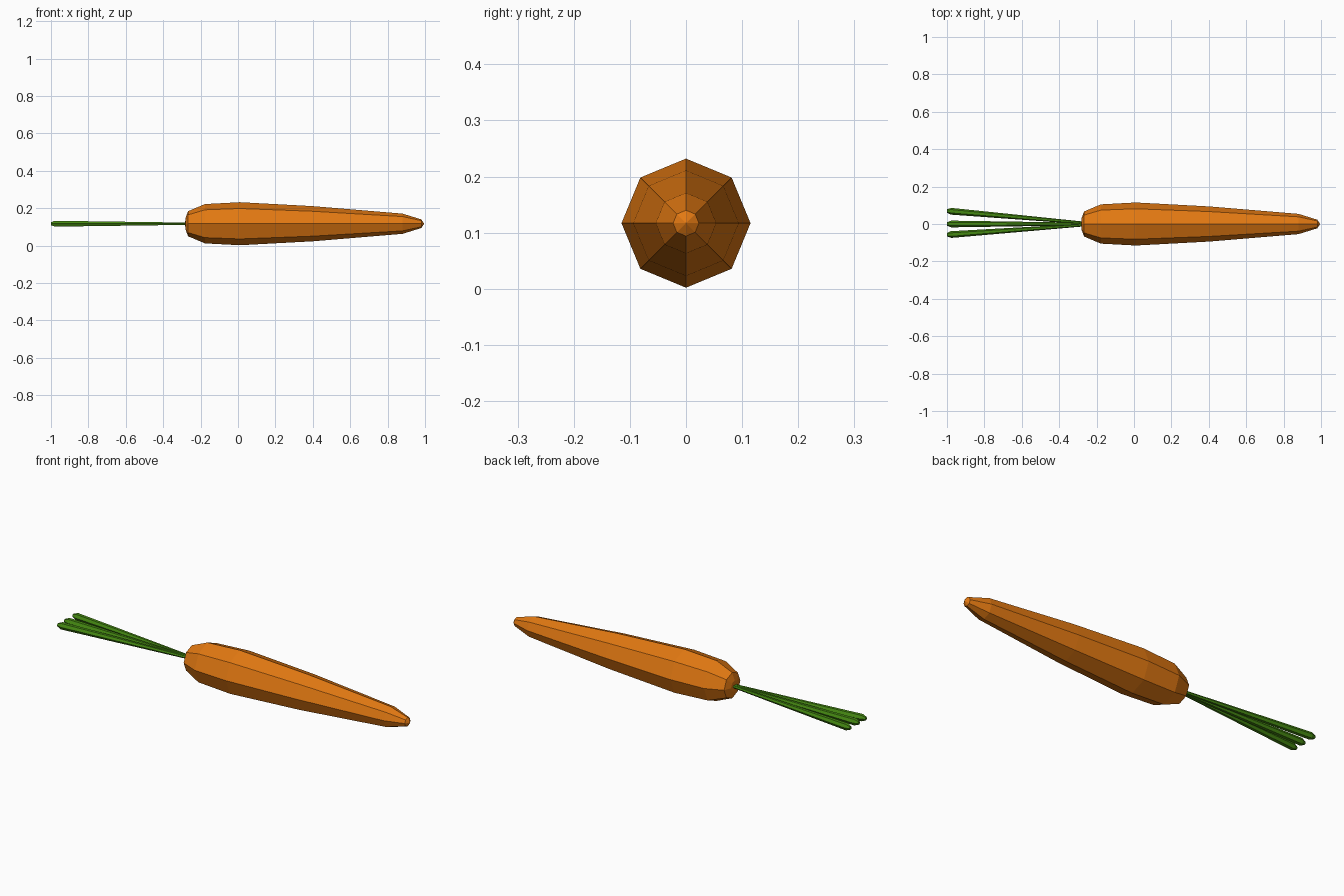
import bpy, math
from mathutils import Vector

if "Cube" in bpy.data.objects:
    bpy.data.objects.remove(bpy.data.objects["Cube"])

CZ = 0.117  # height of the carrot axis


def material(name, rgb):
    m = bpy.data.materials.new(name)
    m.diffuse_color = (*rgb, 1)
    m.use_nodes = True
    m.node_tree.nodes["Principled BSDF"].inputs["Base Color"].default_value = m.diffuse_color
    return m


def lathe(name, start, end, profile, sides, mat, turn=0.0):
    """Flat-faced solid along start->end; profile = (fraction, radius), radius 0 = pole."""
    start, end = Vector(start), Vector(end)
    axis = (end - start).normalized()
    up = Vector((0, 0, 1))
    side = axis.cross(up)
    verts, faces, rings = [], [], []
    for t, r in profile:
        c = start.lerp(end, t)
        ring = []
        for i in range(sides if r else 1):
            a = turn + 2 * math.pi * i / sides
            ring.append(len(verts))
            verts.append(c + r * (math.cos(a) * side + math.sin(a) * up))
        rings.append(ring)
    for a, b in zip(rings, rings[1:]):
        for i in range(sides):
            j = (i + 1) % sides
            if len(a) == 1:
                faces.append((a[0], b[j], b[i]))
            elif len(b) == 1:
                faces.append((a[i], a[j], b[0]))
            else:
                faces.append((a[i], a[j], b[j], b[i]))
    me = bpy.data.meshes.new(name)
    me.from_pydata(verts, [], faces)
    me.materials.append(mat)
    ob = bpy.data.objects.new(name, me)
    bpy.context.collection.objects.link(ob)
    # consistent outward normals
    import bmesh
    bm = bmesh.new()
    bm.from_mesh(me)
    bmesh.ops.recalc_face_normals(bm, faces=bm.faces)
    bm.to_mesh(me)
    bm.free()
    return ob


orange = material("carrot orange", (0.76, 0.19, 0.006))
green = material("stem green", (0.06, 0.25, 0.006))

# root: octagonal, blunt shoulder at -x, tapering to a tip at +x
root = [(-0.283, 0), (-0.281, 0.03), (-0.267, 0.067), (-0.177, 0.105), (0.01, 0.115),
        (0.40, 0.094), (0.88, 0.054), (0.98, 0.023), (0.995, 0)]
x0, x1 = root[0][0], root[-1][0]
lathe("carrot_root", (x0, 0, CZ), (x1, 0, CZ),
      [((x - x0) / (x1 - x0), r) for x, r in root], 8, orange)

# three stems fanning out sideways, thicker towards blunt ends
stem = [(0, 0), (0.001, 0.007), (0.62, 0.014), (0.97, 0.018), (1.0, 0.009), (1.001, 0)]
for name, y0, y1 in (("left_stem", 0.006, 0.070), ("middle_stem", 0, 0), ("right_stem", -0.006, -0.058)):
    lathe(name, (-0.27, y0, CZ), (-1.0, y1, CZ), stem, 6, green)
